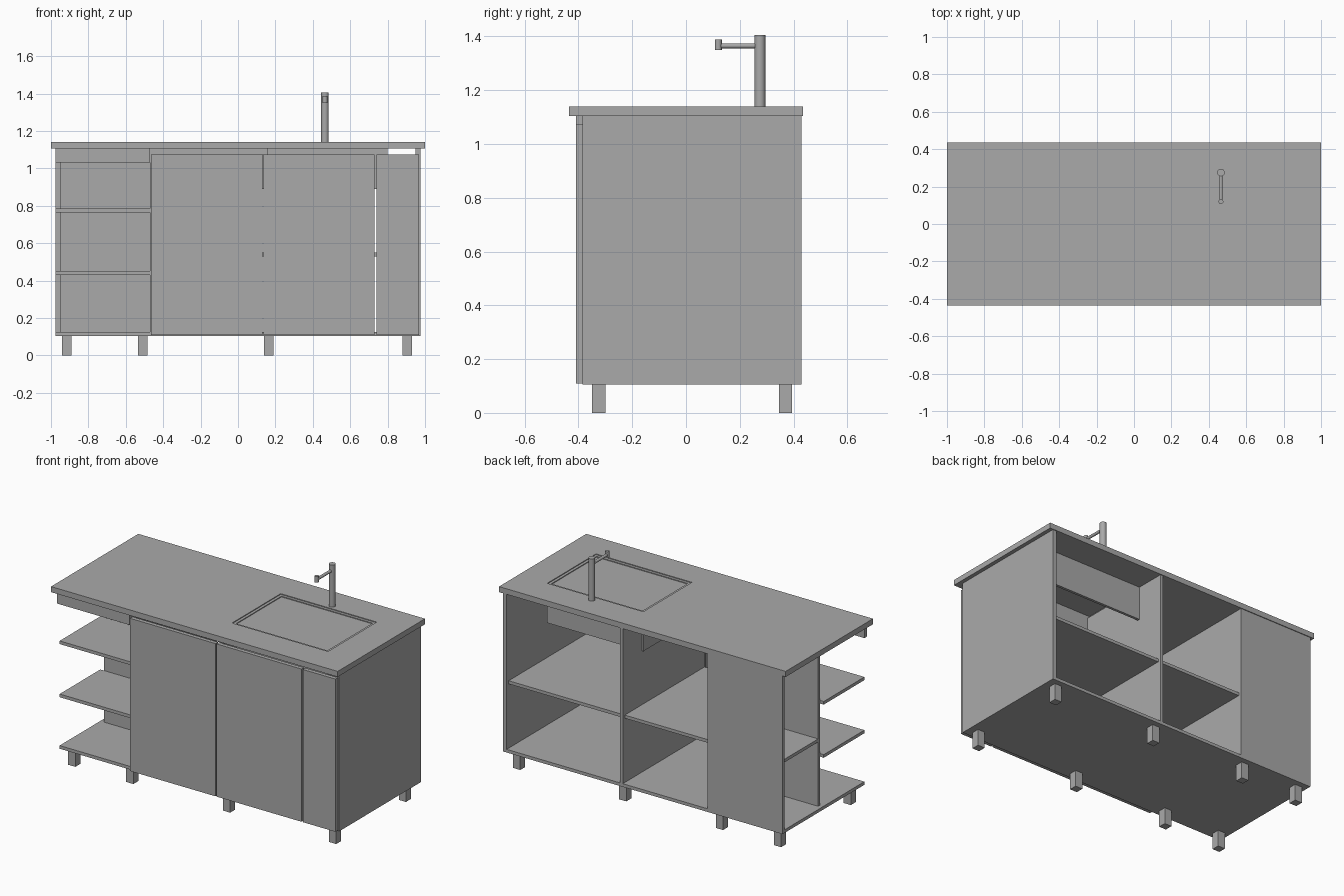
import bpy
import bmesh
from mathutils import Matrix, Vector

cube = bpy.data.objects.get("Cube")
if cube:
    bpy.data.objects.remove(cube, do_unlink=True)

GREY = (0.40, 0.40, 0.40, 1.0)
grey = bpy.data.materials.new("plain grey")
grey.use_nodes = True
grey.diffuse_color = GREY
grey.node_tree.nodes["Principled BSDF"].inputs["Base Color"].default_value = GREY


def add(name, bm):
    mesh = bpy.data.meshes.new(name)
    bm.to_mesh(mesh)
    bm.free()
    mesh.materials.append(grey)
    obj = bpy.data.objects.new(name, mesh)
    bpy.context.collection.objects.link(obj)
    return obj


def box(name, x, y, z):
    """Box from its (low, high) range on each axis."""
    bm = bmesh.new()
    bmesh.ops.create_cube(bm, size=1)
    for v in bm.verts:
        v.co = Vector([r[0] if c < 0 else r[1] for c, r in zip(v.co, (x, y, z))])
    return add(name, bm)


def rod(name, start, end, radius):
    """Smooth cylinder between two points."""
    a, b = Vector(start), Vector(end)
    turn = (b - a).to_track_quat("Z", "Y").to_matrix().to_4x4()
    bm = bmesh.new()
    bmesh.ops.create_cone(bm, cap_ends=True, segments=24, radius1=radius, radius2=radius,
                          depth=(b - a).length,
                          matrix=Matrix.Translation((a + b) / 2) @ turn)
    for f in bm.faces:
        f.smooth = len(f.verts) == 4
    return add(name, bm)


T = 0.02                      # board thickness
SIDE, FRONT, BACK = 0.975, -0.385, 0.43
BASE, TOP = 0.105, 1.105
DEPTH = (FRONT, BACK)
FLOOR = BASE + T
SHELF = (0.53, 0.55)
SX, SY = (0.13, 0.80), (-0.245, 0.24)   # sink opening

# Countertop with the sink opening cut through
counter = box("countertop", (-1, 1), (-0.435, 0.435), (TOP, 1.14))
cutter = box("sink_cutter", SX, SY, (1, 1.3))
cutter.hide_render = True
cut = counter.modifiers.new("sink opening", "BOOLEAN")
cut.operation = "DIFFERENCE"
cut.solver = "EXACT"
cut.object = cutter
bpy.context.view_layer.objects.active = counter
counter.select_set(True)
bpy.ops.object.modifier_apply(modifier=cut.name)
bpy.data.objects.remove(cutter, do_unlink=True)

# Carcass
box("bottom_board", (-SIDE, SIDE), DEPTH, (BASE, FLOOR))
box("right_end_panel", (0.95, SIDE), DEPTH, (FLOOR, TOP))
box("middle_partition", (0.14, 0.16), DEPTH, (FLOOR, TOP))
box("shelf_partition", (-0.47, -0.45), DEPTH, (FLOOR, TOP))
box("rear_panel", (-SIDE, -0.45), (BACK - T, BACK), (FLOOR, TOP))
box("divider_panel", (-0.95, -0.47), (0.02, 0.04), (FLOOR, TOP))
box("front_rail", (-0.45, 0.14), (FRONT, FRONT + T), (1.075, TOP))
box("open_end_fascia", (-SIDE, -0.47), (-0.41, FRONT), (1.03, TOP))

# Shelves
for name, x in (("sink_bay_shelf", (0.16, 0.95)), ("middle_bay_shelf", (-0.45, 0.14))):
    box(name, x, (FRONT, 0.41), SHELF)
box("side_bay_shelf", (-0.95, -0.47), (0.04, 0.41), SHELF)
for name, z in (("lower_open_shelf", 0.43), ("upper_open_shelf", 0.765)):
    box(name, (-SIDE, -0.47), (FRONT, 0.02), (z, z + T))

# Doors
for name, x in (("left_door", (-0.465, 0.13)), ("middle_door", (0.137, 0.73)),
                ("narrow_door", (0.74, 0.967))):
    box(name, x, (-0.41, FRONT), (0.11, 1.073))

# Legs
for side, y in (("front", -0.35), ("back", 0.345)):
    for i, x in enumerate((-0.94, -0.535, 0.14, 0.88)):
        box(f"{side}_leg_{i + 1}", (x, x + 0.05), (y, y + 0.05), (0, BASE))

# Sink: four walls, a recessed cover and a small corner box
W = 0.017
WALL = (0.89, 1.135)
for name, y in (("sink_front_wall", SY[0]), ("sink_back_wall", SY[1] - W)):
    box(name, SX, (y, y + W), WALL)
for name, x in (("sink_left_wall", SX[0]), ("sink_right_wall", SX[1] - W)):
    box(name, (x, x + W), (SY[0] + W, SY[1] - W), WALL)
box("sink_cover", (SX[0] + W, SX[1] - W), (SY[0] + W, SY[1] - W), (1.12, 1.13))

# Tap
X, Y = 0.465, 0.275
rod("tap_body", (X, Y, 1.14), (X, Y, 1.405), 0.02)
rod("tap_spout", (X, Y, 1.365), (X, 0.125, 1.365), 0.009)
rod("tap_nozzle", (X, 0.12, 1.35), (X, 0.12, 1.388), 0.013)
